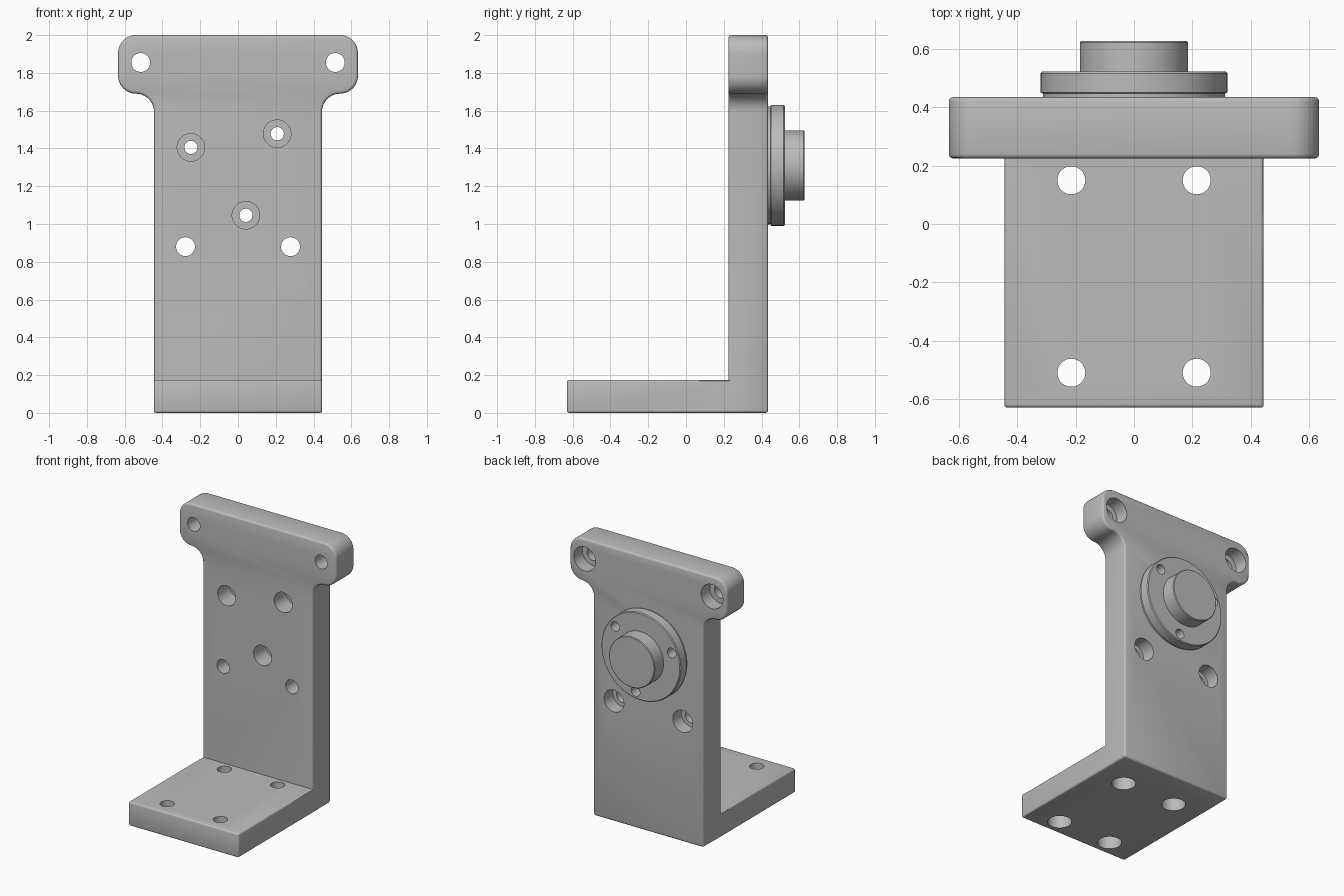
import bpy, bmesh
from math import cos, sin, pi, radians
from mathutils import Matrix, Vector

if "Cube" in bpy.data.objects:
    bpy.data.objects.remove(bpy.data.objects["Cube"])

GREY = (0.5, 0.5, 0.5, 1)
metal = bpy.data.materials.new("grey_metal")
metal.use_nodes = True
metal.diffuse_color = GREY
metal.node_tree.nodes["Principled BSDF"].inputs["Base Color"].default_value = GREY

FRONT, BACK = 0.225, 0.435      # upright plate thickness
HALF, BASE_H = 0.445, 0.175     # half width of the bracket, base thickness
CENTRE_Z = 1.31                 # height of the flange axis


def make_object(name, bm):
    bmesh.ops.recalc_face_normals(bm, faces=bm.faces)
    mesh = bpy.data.meshes.new(name)
    bm.to_mesh(mesh)
    bm.free()
    mesh.materials.append(metal)
    obj = bpy.data.objects.new(name, mesh)
    bpy.context.collection.objects.link(obj)
    return obj


def apply_modifier(obj, kind, **settings):
    mod = obj.modifiers.new(kind, kind)
    for key, value in settings.items():
        setattr(mod, key, value)
    bpy.context.view_layer.objects.active = obj
    bpy.ops.object.modifier_apply(modifier=mod.name)


def bevel(obj, width):
    apply_modifier(obj, 'BEVEL', width=width, segments=3,
                   limit_method='ANGLE', angle_limit=radians(40))


def boolean(obj, other, operation):
    apply_modifier(obj, 'BOOLEAN', object=other, operation=operation, solver='EXACT')


def finish(obj):
    bpy.ops.object.select_all(action='DESELECT')
    obj.select_set(True)
    bpy.context.view_layer.objects.active = obj
    bpy.ops.object.shade_smooth_by_angle(angle=radians(35))


def arc(cx, cz, r, start, end, steps=10):
    angles = [radians(start + (end - start) * i / steps) for i in range(steps + 1)]
    return [(cx + r * cos(a), cz + r * sin(a)) for a in angles]


def lathe(bm, profile, origin, axis, sides=48):
    """Capped solid of revolution; profile holds (radius, distance along axis)."""
    turn = Vector((0, 0, 1)).rotation_difference(Vector(axis)).to_matrix().to_4x4()
    place = Matrix.Translation(origin) @ turn
    rings = [[bm.verts.new(place @ Vector((r * cos(2 * pi * i / sides),
                                           r * sin(2 * pi * i / sides), t)))
              for i in range(sides)] for r, t in profile]
    for low, high in zip(rings, rings[1:]):
        for i in range(sides):
            j = (i + 1) % sides
            bm.faces.new((low[i], low[j], high[j], high[i]))
    bm.faces.new(rings[0])
    bm.faces.new(rings[-1])


# Upright plate with rounded ears
right_side = ([(HALF, 0)] + arc(0.54, 1.595, 0.095, 180, 90)
              + arc(0.54, 1.785, 0.095, -90, 0)[1:]
              + arc(0.54, 1.905, 0.095, 0, 90))
outline = right_side + [(-x, z) for x, z in reversed(right_side)]
bm = bmesh.new()
face = bm.faces.new([bm.verts.new((x, FRONT, z)) for x, z in outline])
grown = bmesh.ops.extrude_face_region(bm, geom=[face])["geom"]
bmesh.ops.translate(bm, vec=(0, BACK - FRONT, 0),
                    verts=[v for v in grown if isinstance(v, bmesh.types.BMVert)])
bracket = make_object("bracket", bm)
bevel(bracket, 0.015)

# Base foot, its rear end buried in the plate
foot_front, foot_back = -0.63, 0.32
bm = bmesh.new()
bmesh.ops.create_cube(bm, size=1)
bmesh.ops.scale(bm, vec=(2 * HALF, foot_back - foot_front, BASE_H), verts=bm.verts)
bmesh.ops.translate(bm, vec=(0, (foot_front + foot_back) / 2, BASE_H / 2), verts=bm.verts)
foot = make_object("foot", bm)
bevel(foot, 0.012)
boolean(bracket, foot, 'UNION')
bpy.data.objects.remove(foot)

# Round flange and boss on the back
bm = bmesh.new()
lathe(bm, [(0.312, 0), (0.312, 0.015), (0.32, 0.018), (0.32, 0.084), (0.314, 0.09),
           (0.185, 0.09), (0.185, 0.19), (0.18, 0.195)],
      (0, BACK - 0.002, CENTRE_Z), (0, 1, 0), 96)
flange = make_object("flange_and_boss", bm)

# Counterbored holes
bm = bmesh.new()


def hole(origin, axis, wide, narrow, depth, length):
    lathe(bm, [(wide, -0.05), (wide, depth), (narrow, depth), (narrow, length)],
          origin, axis)


for angle in (39, 159, 279):        # flange screws, entered from the front
    a = radians(angle)
    hole((0.267 * cos(a), FRONT, CENTRE_Z + 0.267 * sin(a)), (0, 1, 0),
         0.073, 0.035, 0.14, 0.4)
for side in (-1, 1):
    hole((side * 0.515, BACK, 1.855), (0, -1, 0), 0.088, 0.05, 0.1, 0.3)
    hole((side * 0.278, BACK, 0.88), (0, -1, 0), 0.08, 0.05, 0.1, 0.3)
    for y in (0.15, -0.51):         # foot screws, entered from below
        hole((side * 0.215, y, 0), (0, 0, 1), 0.08, 0.048, 0.1, 0.2)
cutter = make_object("hole_cutter", bm)
cutter.hide_render = True

for part in (bracket, flange):
    boolean(part, cutter, 'DIFFERENCE')
    finish(part)
bpy.data.objects.remove(cutter)
